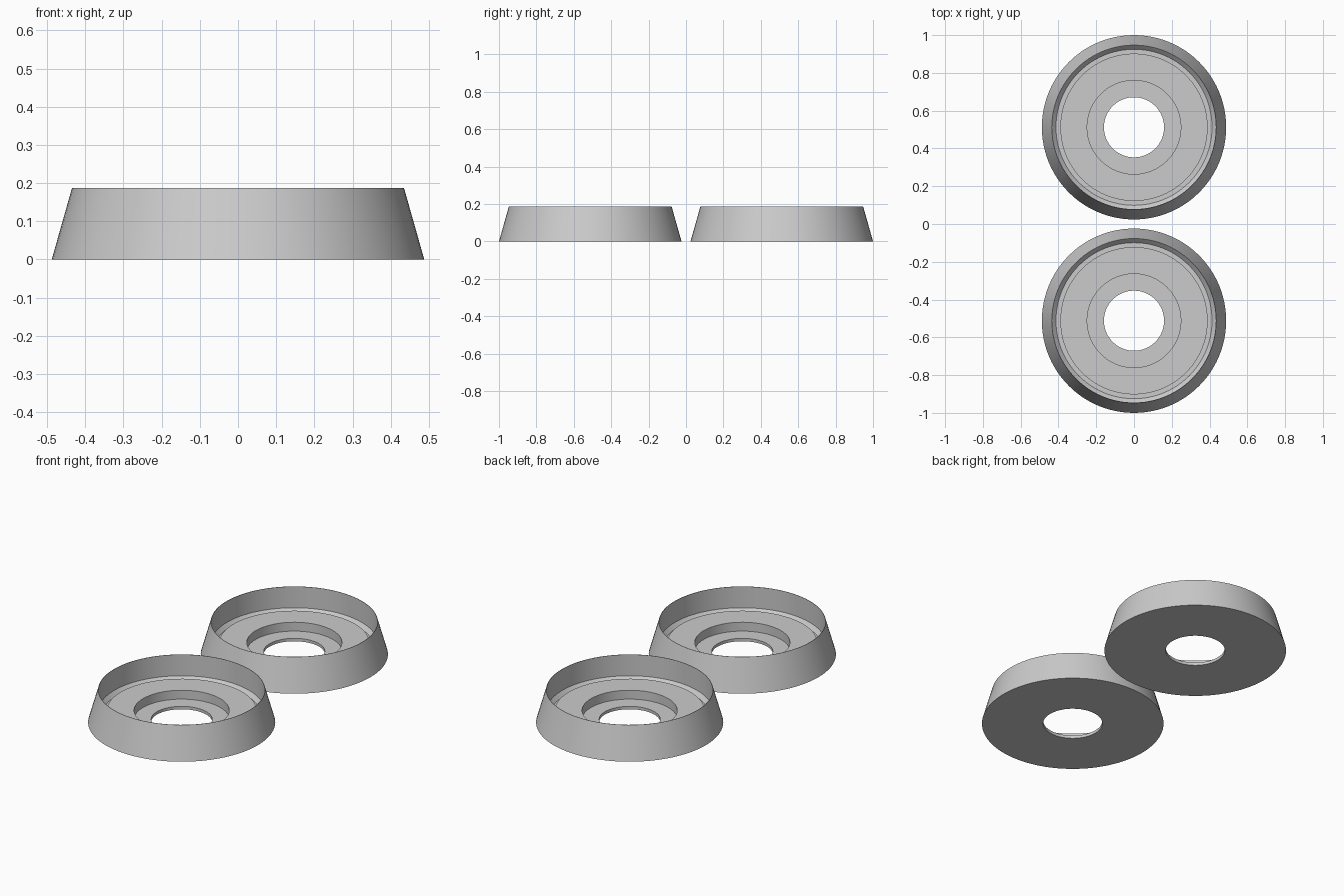
import bpy
import math

cube = bpy.data.objects.get("Cube")
if cube:
    bpy.data.objects.remove(cube, do_unlink=True)

SEGMENTS = 96

grey = bpy.data.materials.new("light grey")
grey.use_nodes = True
grey.diffuse_color = (0.6, 0.6, 0.6, 1)
grey.node_tree.nodes["Principled BSDF"].inputs["Base Color"].default_value = (0.6, 0.6, 0.6, 1)

# Closed cross-section (radius, height), from the hole outwards and back over the top
PROFILE = [
    (0.159, 0.0), (0.488, 0.0),        # underside
    (0.435, 0.187), (0.433, 0.187),    # sloping outside and thin rim
    (0.433, 0.065), (0.413, 0.043),    # inner wall and chamfer
    (0.390, 0.043), (0.390, 0.068),    # groove around the floor
    (0.248, 0.068), (0.248, 0.017),    # floor and central recess
    (0.159, 0.017),                    # lip of the hole
]


def lathe(name, profile, y):
    """Revolve a closed profile around a vertical axis."""
    n = len(profile)
    verts, faces = [], []
    for s in range(SEGMENTS):
        a = math.tau * s / SEGMENTS
        verts += [(r * math.cos(a), r * math.sin(a), z) for r, z in profile]
        t = (s + 1) % SEGMENTS
        for i in range(n):
            j = (i + 1) % n
            faces.append((s * n + i, s * n + j, t * n + j, t * n + i)[::-1])
    mesh = bpy.data.meshes.new(name)
    mesh.from_pydata(verts, [], faces)
    mesh.materials.append(grey)
    obj = bpy.data.objects.new(name, mesh)
    obj.location.y = y
    bpy.context.collection.objects.link(obj)
    bpy.ops.object.select_all(action="DESELECT")
    obj.select_set(True)
    bpy.context.view_layer.objects.active = obj
    bpy.ops.object.shade_smooth_by_angle(angle=math.radians(30))
    return obj


# Two identical cups, one behind the other
lathe("front_ring_cup", PROFILE, -0.512)
lathe("back_ring_cup", PROFILE, 0.512)
